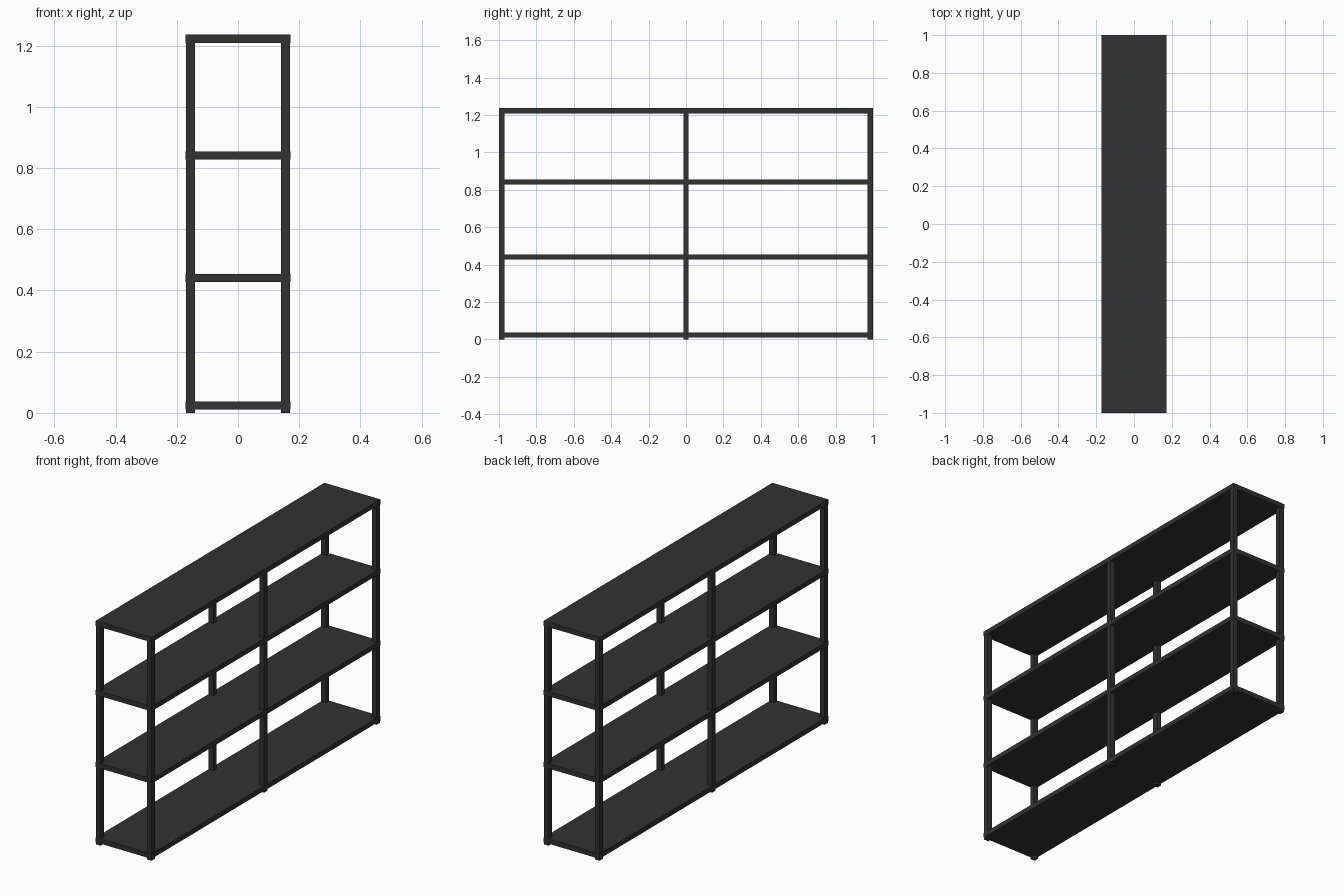
import bpy

if "Cube" in bpy.data.objects:
    bpy.data.objects.remove(bpy.data.objects["Cube"])

HX, HY, TOP = 0.171, 1.0, 1.236   # half depth, half length, height
POST, THICK = 0.029, 0.027

mat = bpy.data.materials.new("dark_metal")
mat.diffuse_color = (0.032, 0.032, 0.032, 1)
mat.use_nodes = True
mat.node_tree.nodes["Principled BSDF"].inputs["Base Color"].default_value = mat.diffuse_color


def box(name, lo, hi):
    bpy.ops.mesh.primitive_cube_add(size=1, location=[(a + b) / 2 for a, b in zip(lo, hi)])
    ob = bpy.context.object
    ob.name = name
    ob.scale = [b - a for a, b in zip(lo, hi)]
    bpy.ops.object.transform_apply(location=False, rotation=False, scale=True)
    ob.data.materials.append(mat)


# four full-size shelves, the last one capping the frame
for i, z in enumerate((0.011, 0.427, 0.827, TOP - THICK)):
    box(f"shelf_{i + 1}", (-HX, -HY, z), (HX, HY, z + THICK))

# corner and middle posts, a hair inside the shelf edges
e = 0.001
for side, x in (("left", -HX + e), ("right", HX - e - POST)):
    for place, y in (("front", -HY + e), ("middle", -POST / 2), ("back", HY - e - POST)):
        box(f"{place}_{side}_post", (x, y, 0), (x + POST, y + POST, TOP - THICK / 2))
